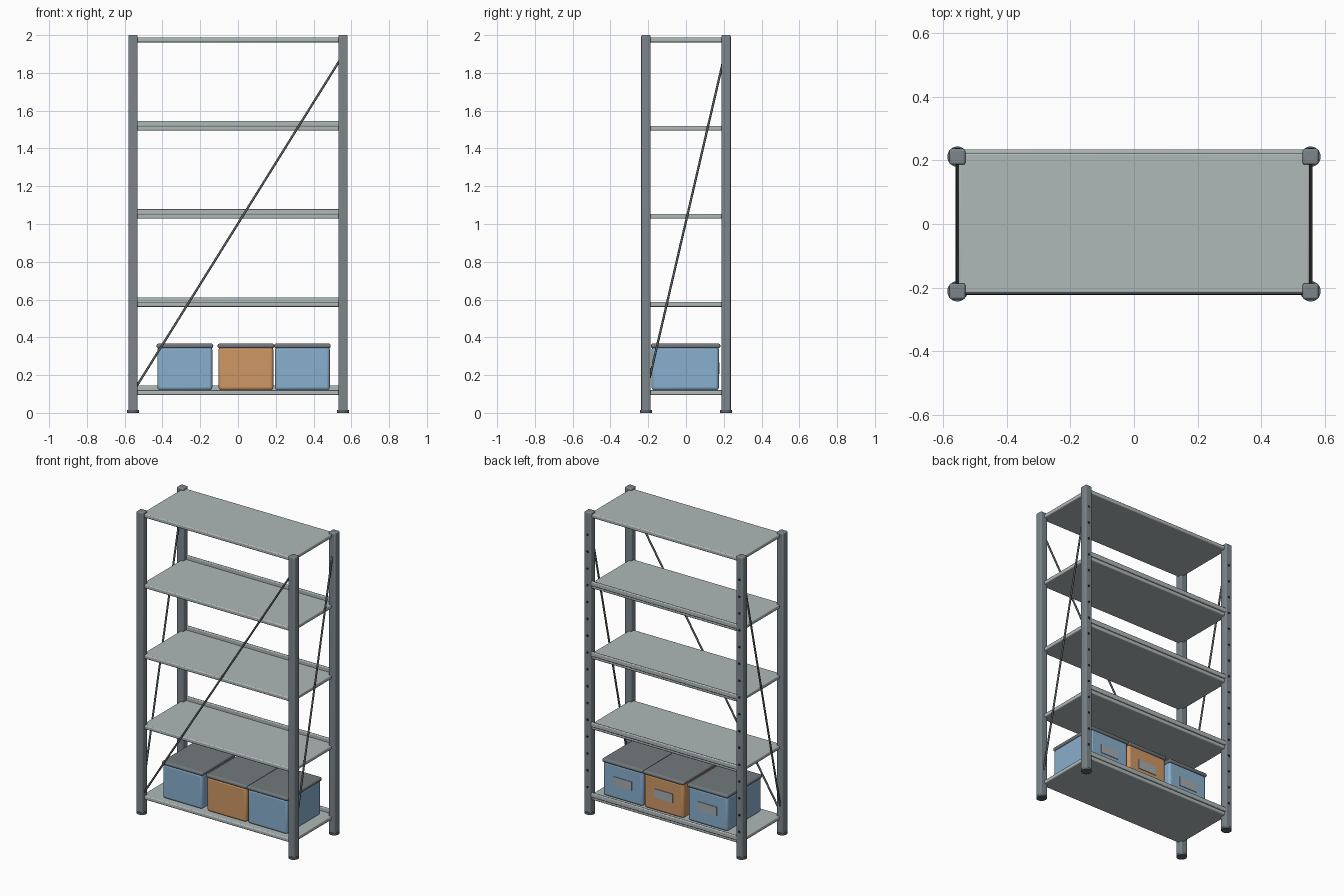
import bpy
from mathutils import Vector

if "Cube" in bpy.data.objects:
    bpy.data.objects.remove(bpy.data.objects["Cube"], do_unlink=True)


def material(name, colour):
    mat = bpy.data.materials.new(name)
    mat.use_nodes = True
    rgba = (*colour, 1.0)
    mat.diffuse_color = rgba
    mat.node_tree.nodes["Principled BSDF"].inputs["Base Color"].default_value = rgba
    return mat


SHELF = material("pale grey steel", (0.43, 0.48, 0.48))
POST = material("slate grey steel", (0.20, 0.24, 0.26))
ROD = material("dark rod grey", (0.10, 0.115, 0.115))
FOOT = material("foot grey", (0.11, 0.13, 0.14))
HOLE = material("hole black", (0.02, 0.022, 0.025))
BLUE = material("soft blue", (0.25, 0.43, 0.61))
ORANGE = material("warm orange", (0.62, 0.31, 0.13))
LID = material("lid grey", (0.17, 0.19, 0.205))
LABEL = material("label grey", (0.38, 0.41, 0.43))


def finish(obj, name, mat):
    obj.name = name
    obj.data.materials.append(mat)
    bpy.ops.object.shade_smooth_by_angle()
    return obj


def box(name, low, high, mat, bevel=0.0, segments=3):
    low, high = Vector(low), Vector(high)
    bpy.ops.mesh.primitive_cube_add(size=1, location=(low + high) / 2)
    obj = bpy.context.object
    obj.scale = high - low
    bpy.ops.object.transform_apply(location=False, rotation=False)
    if bevel:
        mod = obj.modifiers.new("rounded edges", "BEVEL")
        mod.width = bevel
        mod.segments = segments
    return finish(obj, name, mat)


def rod(name, start, end, radius, mat, sides=16):
    start, end = Vector(start), Vector(end)
    axis = end - start
    bpy.ops.mesh.primitive_cylinder_add(vertices=sides, radius=radius, depth=axis.length,
                                        location=(start + end) / 2)
    bpy.context.object.rotation_euler = axis.to_track_quat("Z", "Y").to_euler()
    return finish(bpy.context.object, name, mat)


POST_X, POST_Y, HALF = 0.556, 0.212, 0.025

# Corner posts with round feet, and slot marks on the rear pair
for sx, side in ((1, "left"), (-1, "right")):
    for sy, end in ((-1, "front"), (1, "back")):
        x, y = sx * POST_X, sy * POST_Y
        box(f"{end}_{side}_post", (x - HALF, y - HALF, 0.005),
            (x + HALF, y + HALF, 2), POST, 0.007)
        rod(f"{end}_{side}_foot", (x, y, 0), (x, y, 0.014), 0.032, FOOT, 32)
    for i in range(16):
        z = 0.18 + i * 0.1113
        rod(f"{side}_post_hole", (sx * POST_X, POST_Y + HALF - 0.004, z),
            (sx * POST_X, POST_Y + HALF + 0.002, z), 0.008, HOLE)

# Five shelves, all but the top one with a raised back lip
for i in range(5):
    z = 0.095 + i * 0.4667
    box(f"shelf_{i + 1}", (-0.553, -0.218, z), (0.553, 0.223, z + 0.025), SHELF, 0.006)
    if i < 4:
        box(f"shelf_lip_{i + 1}", (-0.545, 0.217, z + 0.021),
            (0.545, 0.234, z + 0.05), SHELF, 0.005)

# Diagonal bracing rods: one on each end and one across the front
for sx, side in ((1, "left"), (-1, "right")):
    rod(f"{side}_brace", (sx * 0.556, -0.21, 0.11), (sx * 0.556, 0.21, 1.92), 0.006, ROD)
rod("front_brace", (-0.55, -0.217, 0.12), (0.55, -0.217, 1.885), 0.006, ROD)

# Storage boxes with lids and rear labels
for x, colour, name in ((-0.281, BLUE, "right"), (0.042, ORANGE, "middle"),
                        (0.341, BLUE, "left")):
    box(f"{name}_storage_box", (x - 0.145, -0.182, 0.12), (x + 0.145, 0.174, 0.35),
        colour, 0.016, 4)
    box(f"{name}_box_lid", (x - 0.15, -0.186, 0.342), (x + 0.15, 0.182, 0.367),
        LID, 0.011, 4)
    box(f"{name}_box_label", (x - 0.067, 0.171, 0.206), (x + 0.067, 0.178, 0.266), LABEL)
